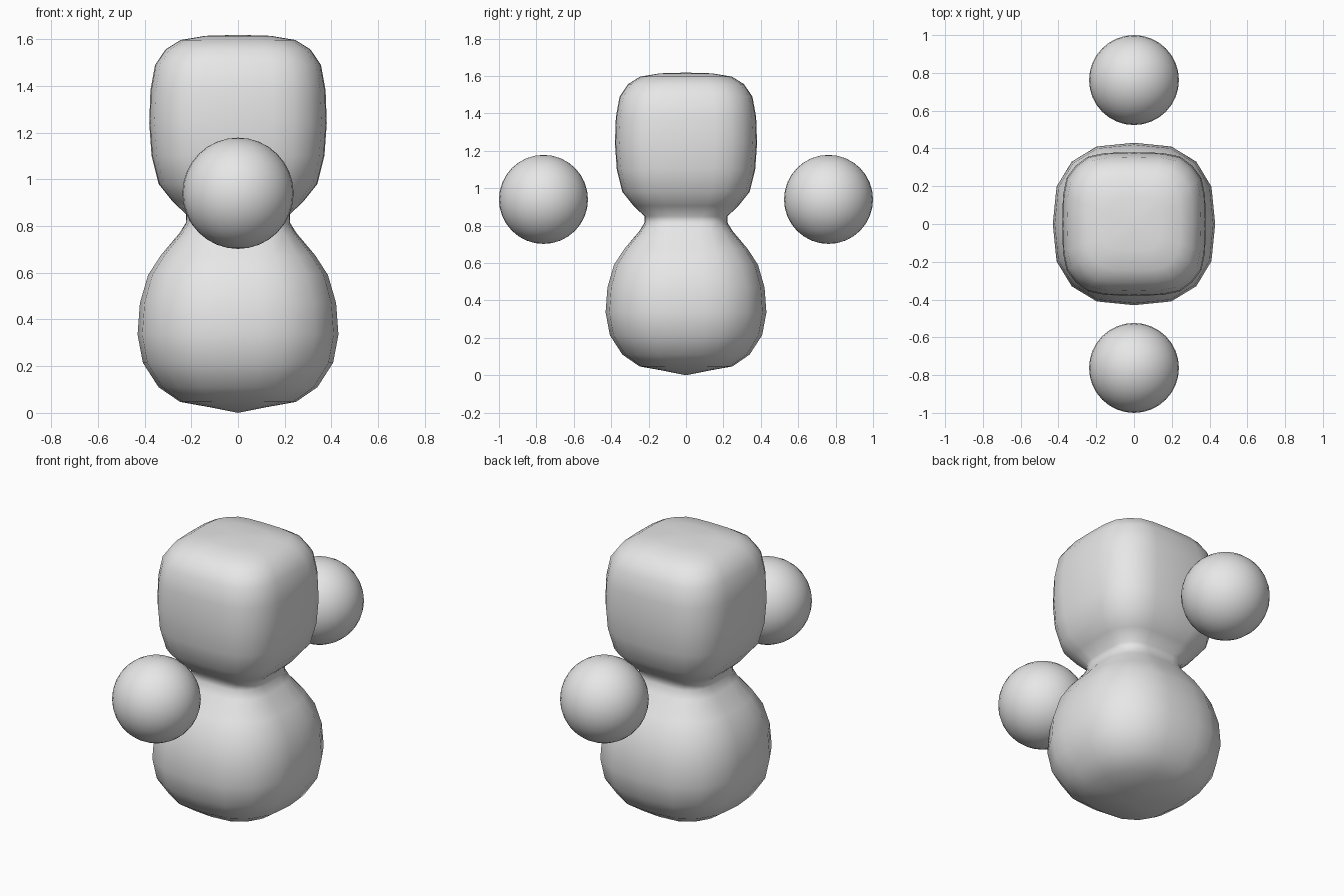
import bpy, bmesh, math

cube = bpy.data.objects.get("Cube")
if cube:
    bpy.data.objects.remove(cube, do_unlink=True)

# One plain grey for every part
grey = bpy.data.materials.new("light grey")
grey.use_nodes = True
colour = (0.8, 0.8, 0.8, 1)
grey.diffuse_color = colour
grey.node_tree.nodes["Principled BSDF"].inputs["Base Color"].default_value = colour


def make_object(name, bm, location=(0, 0, 0)):
    bmesh.ops.recalc_face_normals(bm, faces=bm.faces)
    for face in bm.faces:
        face.smooth = True
    mesh = bpy.data.meshes.new(name)
    bm.to_mesh(mesh)
    bm.free()
    mesh.materials.append(grey)
    obj = bpy.data.objects.new(name, mesh)
    obj.location = location
    bpy.context.collection.objects.link(obj)
    return obj


# Rounded-square cross-sections, one eighth each, at unit half width
ROUND = [(1, 0), (0.977, 0.23), (0.953, 0.46), (0.767, 0.767)]
SQUARE = [(1, 0), (0.99, 0.40), (0.94, 0.64), (0.812, 0.812)]


def section(squareness):
    eighth = [tuple(a + (b - a) * squareness for a, b in zip(p, q))
              for p, q in zip(ROUND, SQUARE)]
    quarter = eighth + [(y, x) for x, y in eighth[-2:0:-1]]
    ring = []
    for _ in range(4):
        ring += quarter
        quarter = [(-y, x) for x, y in quarter]
    return ring


# Body and head outline: half width, height, squareness
PROFILE = [
    (0.125, 0.025, 0), (0.248, 0.047, 0), (0.34, 0.11, 0), (0.407, 0.214, 0),
    (0.43, 0.335, 0), (0.42, 0.47, 0), (0.385, 0.59, 0), (0.33, 0.675, 0.1),
    (0.25, 0.77, 0.4), (0.222, 0.815, 0.8), (0.222, 0.85, 1), (0.28, 0.905, 1),
    (0.34, 0.98, 1), (0.37, 1.10, 1), (0.38, 1.24, 1), (0.375, 1.38, 1),
    (0.355, 1.49, 1), (0.31, 1.556, 1), (0.246, 1.596, 1), (0.14, 1.614, 1),
]

bm = bmesh.new()
rings = [[bm.verts.new((x * r, y * r, z)) for x, y in section(s)]
         for r, z, s in PROFILE]
count = len(rings[0])
for low, high in zip(rings, rings[1:]):
    for i in range(count):
        j = (i + 1) % count
        bm.faces.new((low[i], low[j], high[j], high[i]))
# Pointed base and gently domed crown
for ring, height in ((rings[0], 0.0), (rings[-1], 1.618)):
    tip = bm.verts.new((0, 0, height))
    for i in range(count):
        bm.faces.new((ring[i], ring[(i + 1) % count], tip))
make_object("body_and_head", bm)

# Floating ball hands, front and back
for name, side in (("front_hand", -1), ("back_hand", 1)):
    bm = bmesh.new()
    bmesh.ops.create_uvsphere(bm, u_segments=32, v_segments=16, radius=0.238)
    make_object(name, bm, (0, 0.762 * side, 0.94))
